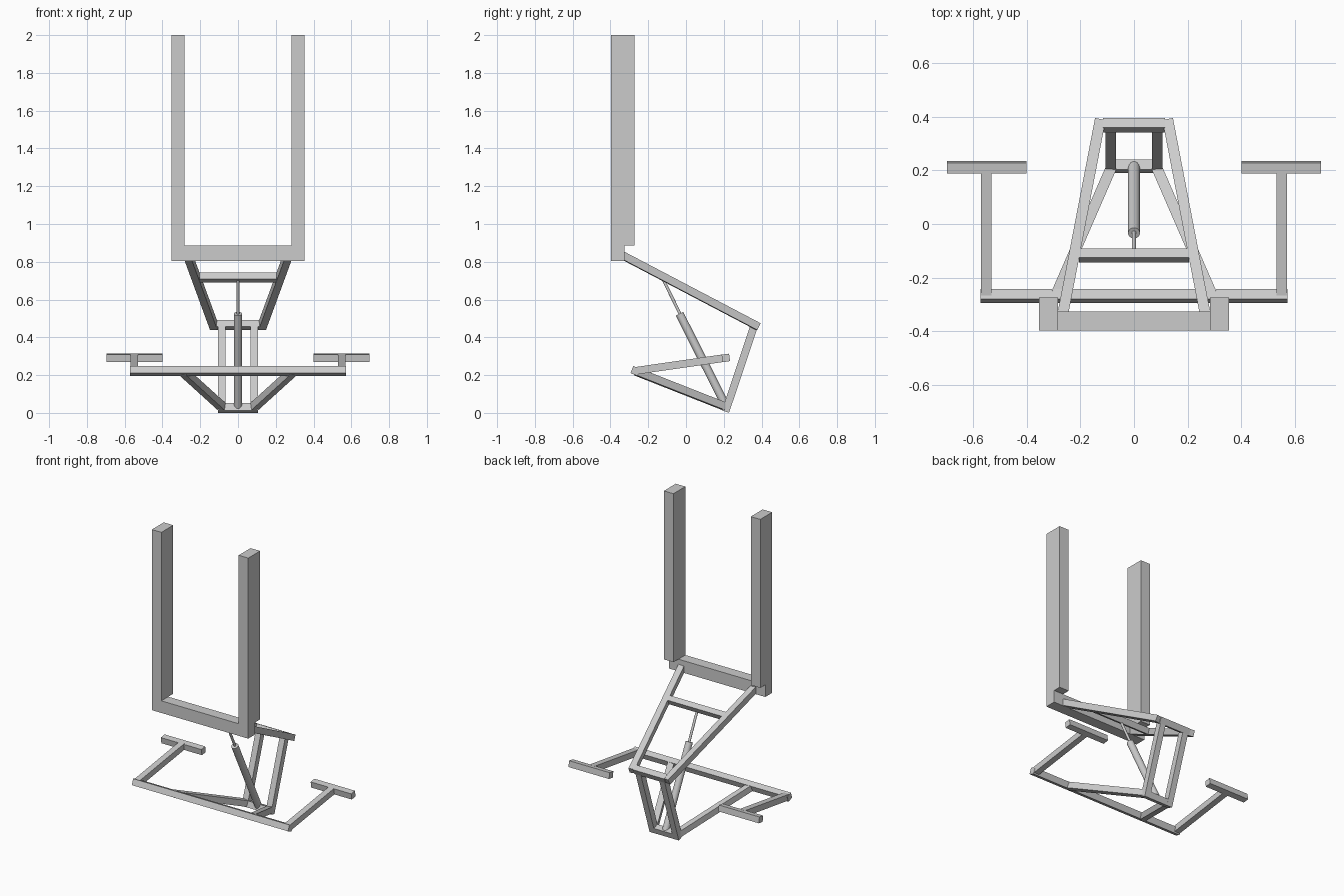
import bpy
from math import atan2
from mathutils import Vector, Matrix

if "Cube" in bpy.data.objects:
    bpy.data.objects.remove(bpy.data.objects["Cube"])


def place_cube(name, matrix):
    bpy.ops.mesh.primitive_cube_add(size=1)
    ob = bpy.context.object
    ob.name = name
    ob.data.transform(matrix)
    return ob


def box(name, lo, hi):
    lo, hi = Vector(lo), Vector(hi)
    return place_cube(name, Matrix.Translation((lo + hi) / 2) @ Matrix.Diagonal((*(hi - lo), 1)))


def basis(d):
    # frame whose z follows d and whose x stays horizontal
    z = d.normalized()
    x = Vector((1, 0, 0))
    x = (x - z * x.dot(z))
    x.z = 0 if abs(z.y) < 1e-6 else x.z
    side = z.cross(Vector((0, 0, 1))).normalized()
    return Matrix((side, z.cross(side), z)).transposed().to_4x4()


def beam(name, p0, p1, t=0.04):
    p0, p1 = Vector(p0), Vector(p1)
    d = p1 - p0
    return place_cube(name, Matrix.Translation((p0 + p1) / 2) @ basis(d) @ Matrix.Diagonal((t, t, d.length, 1)))


def crossbar(name, x0, x1, y, z, slope, t=0.04):
    # bar along x, rolled to match a sloping neighbour
    return place_cube(name, Matrix.Translation(((x0 + x1) / 2, y, z)) @ Matrix.Rotation(slope, 4, 'X')
                      @ Matrix.Diagonal((x1 - x0, t, t, 1)))


def rod(name, p0, p1, r):
    p0, p1 = Vector(p0), Vector(p1)
    d = p1 - p0
    bpy.ops.mesh.primitive_cylinder_add(vertices=32, radius=r, depth=d.length)
    ob = bpy.context.object
    ob.name = name
    ob.data.transform(Matrix.Translation((p0 + p1) / 2) @ basis(d))
    bpy.ops.object.shade_smooth_by_angle()


arm_roll = atan2(-0.374, 0.714)
link_roll = atan2(-0.150, 0.448)
v_roll = atan2(-0.185, 0.47)
fork_roll = atan2(0.067, 0.46)

# fixed uprights and base bar
box("base_bar", (-0.353, -0.397, 0.805), (0.353, -0.325, 0.885))

for s, side in ((-1, "left"), (1, "right")):
    box("upright_" + side, (min(s * 0.283, s * 0.353), -0.397, 0.885),
        (max(s * 0.283, s * 0.353), -0.273, 2.0))
    # upper arms narrowing to the rear
    beam("upper_arm_" + side, (s * 0.266, -0.34, 0.836), (s * 0.127, 0.382, 0.457))
    # rear links
    beam("rear_link_" + side, (s * 0.087, 0.209, 0.007), (s * 0.087, 0.361, 0.461))
    # lower arms spreading to the front
    beam("lower_arm_" + side, (s * 0.087, 0.205, 0.034), (s * 0.29, -0.262, 0.218))
    # side forks with pads
    beam("fork_" + side, (s * 0.55, -0.265, 0.223), (s * 0.55, 0.20, 0.290))
    a, b = sorted((s * 0.40, s * 0.697))
    crossbar("pad_" + side, a, b, 0.211, 0.291, fork_roll)

# cross members
crossbar("upper_rear_bar", -0.115, 0.115, 0.367, 0.465, arm_roll)
crossbar("upper_middle_bar", -0.205, 0.205, -0.117, 0.717, arm_roll, 0.038)
crossbar("lower_rear_bar", -0.107, 0.107, 0.215, 0.026, link_roll + 1.5708)
crossbar("front_bar", -0.572, 0.572, -0.268, 0.222, v_roll)

# gas spring
rod("spring_body", (0, 0.213, 0.032), (0, -0.034, 0.525), 0.022)
rod("spring_rod", (0, -0.02, 0.50), (0, -0.12, 0.705), 0.008)
